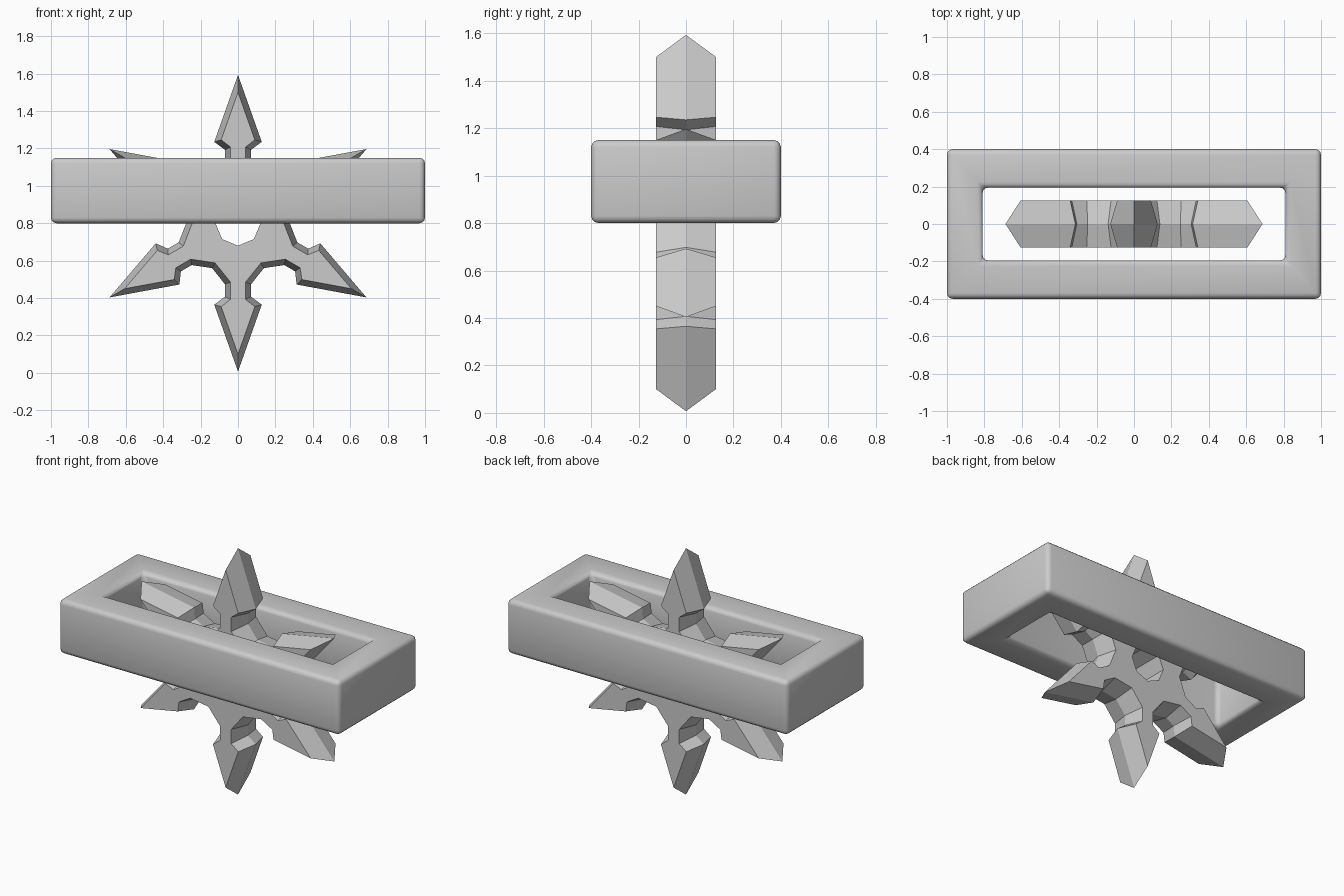
import bpy, bmesh, math

if "Cube" in bpy.data.objects:
    bpy.data.objects.remove(bpy.data.objects["Cube"])


def finish(bm, name, smooth):
    bmesh.ops.recalc_face_normals(bm, faces=bm.faces)
    for f in bm.faces:
        f.smooth = smooth
    me = bpy.data.meshes.new(name)
    bm.to_mesh(me)
    bm.free()
    ob = bpy.data.objects.new(name, me)
    bpy.context.collection.objects.link(ob)
    return ob


def loop(bm, pts):
    return [bm.verts.new(p) for p in pts]


def bridge(bm, a, b):
    n = len(a)
    for i in range(n):
        j = (i + 1) % n
        bm.faces.new((a[i], a[j], b[j], b[i]))


# rectangular ring with softly rounded edges
def rect(x, y, z):
    return [(-x, -y, z), (x, -y, z), (x, y, z), (-x, y, z)]


bm = bmesh.new()
rings = [loop(bm, rect(*r)) for r in
         ((1, .4, .8), (1, .4, 1.15), (.81, .195, 1.15), (.81, .195, .8))]
for i in range(4):
    bridge(bm, rings[i], rings[(i + 1) % 4])
frame = finish(bm, "rectangular_frame", True)
bev = frame.modifiers.new("rounded_edges", 'BEVEL')
bev.width = .03
bev.segments = 3
bev.limit_method = 'ANGLE'


# six-pointed throwing star: wide middle outline, inset front and back outlines
CZ, ARMS = .8, 6


def star(half_arm, notch, y):
    # half_arm: (sideways, along) points from the notch out to the tip
    arm = half_arm + [(-w, r) for w, r in reversed(half_arm[:-1])]
    a = math.pi / ARMS
    arm.append((-notch * math.sin(a), notch * math.cos(a)))
    out = []
    for k in range(ARMS):
        t = 2 * math.pi * k / ARMS
        c, s = math.cos(t), math.sin(t)
        out += [(w * c - r * s, y, CZ + w * s + r * c) for w, r in arm]
    return out


def octagon(y):
    return [(.12 * math.cos(i * math.pi / 4), y, CZ + .12 * math.sin(i * math.pi / 4))
            for i in range(8)]


middle = [(.07, .326), (.07, .393), (.127, .435), (0, .793)]
inset = [(.04, .315), (.04, .407), (.09, .446), (0, .70)]
D = .126
bm = bmesh.new()
front = loop(bm, star(inset, .245, -D))
mid = loop(bm, star(middle, .277, 0))
back = loop(bm, star(inset, .245, D))
bridge(bm, front, mid)
bridge(bm, mid, back)
hole_f, hole_b = loop(bm, octagon(-D)), loop(bm, octagon(D))
bridge(bm, hole_f, hole_b)
# flat front and back faces around the centre hole
for outer, inner in ((front, hole_f), (back, hole_b)):
    edges = [bm.edges.get((l[i], l[i - 1])) for l in (outer, inner) for i in range(len(l))]
    bmesh.ops.triangle_fill(bm, edges=edges, use_beauty=True, use_dissolve=False)
finish(bm, "six_point_star", False)
